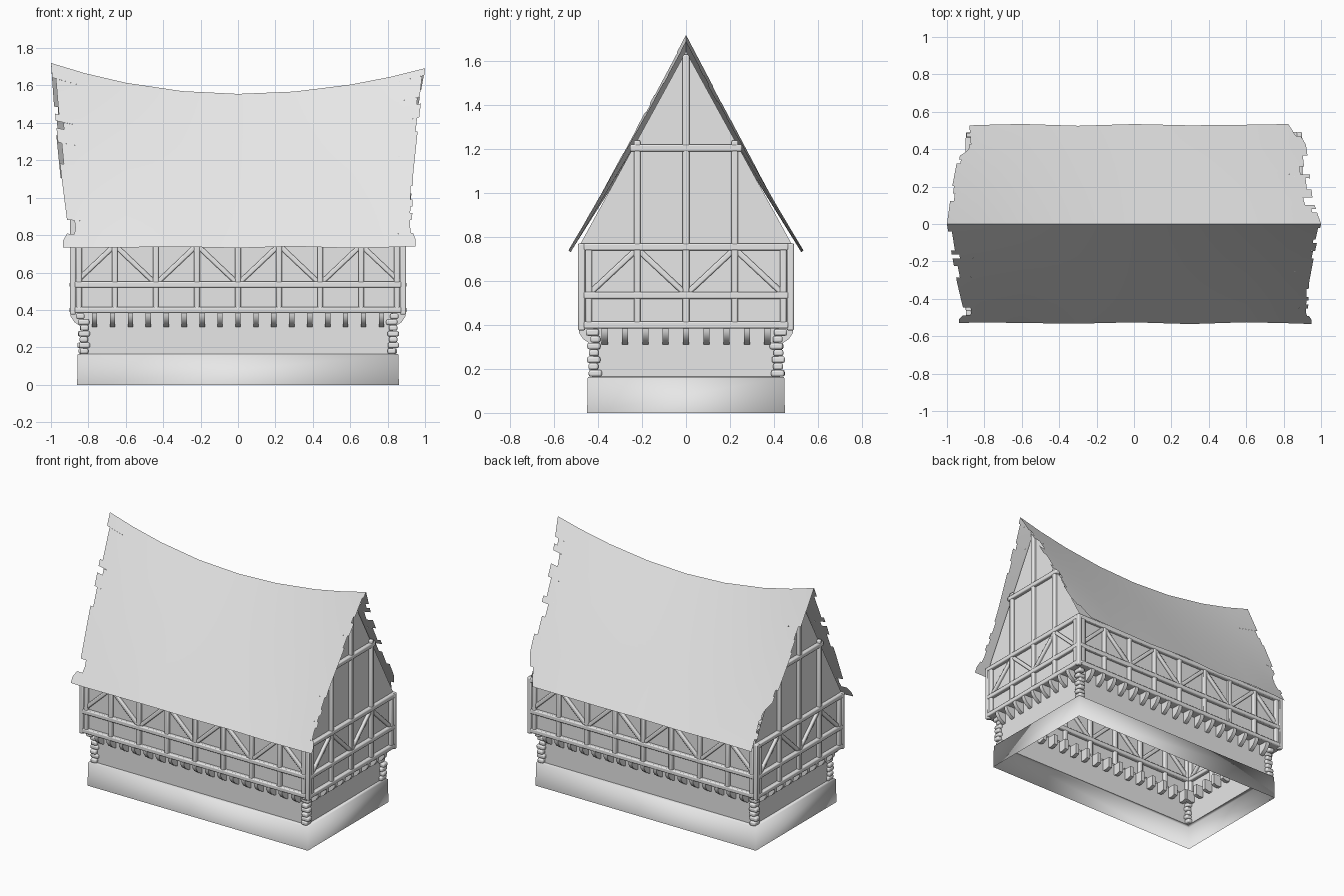
import bpy, bmesh, math, random
from mathutils import Matrix, Vector

random.seed(4)
old = bpy.data.objects.get("Cube")
if old:
    bpy.data.objects.remove(old)

grey = bpy.data.materials.new("plain_grey")
grey.use_nodes = True
tone = (0.8, 0.8, 0.8, 1)
grey.diffuse_color = tone
grey.node_tree.nodes["Principled BSDF"].inputs["Base Color"].default_value = tone


def finish(name, bm, smooth=None, bevel=0.0):
    mesh = bpy.data.meshes.new(name)
    bm.to_mesh(mesh)
    bm.free()
    obj = bpy.data.objects.new(name, mesh)
    bpy.context.collection.objects.link(obj)
    mesh.materials.append(grey)
    if bevel:
        mod = obj.modifiers.new("soft_edges", "BEVEL")
        mod.width, mod.segments = bevel, 2
    if smooth is not None:
        bpy.ops.object.select_all(action="DESELECT")
        obj.select_set(True)
        bpy.context.view_layer.objects.active = obj
        bpy.ops.object.shade_smooth_by_angle(angle=math.radians(smooth))
    return obj


def loft(name, rings, smooth=None):
    """Open rectangular shell through (half x, half y, z) rings."""
    bm = bmesh.new()
    loops = [[bm.verts.new((sx * x, sy * y, z)) for sx, sy in
              ((-1, -1), (1, -1), (1, 1), (-1, 1))] for x, y, z in rings]
    for low, high in zip(loops, loops[1:]):
        for i in range(4):
            j = (i + 1) % 4
            bm.faces.new((low[i], low[j], high[j], high[i]))
    return finish(name, bm, smooth)


def box(bm, centre, size):
    m = Matrix.Translation(centre) @ Matrix.Diagonal((*size, 1))
    bmesh.ops.create_cube(bm, size=1, matrix=m)


def beam(bm, turn, dist, a, b, width=0.034, depth=0.045):
    """Timber between two (along, height) points of a wall."""
    a, b = Vector((a[0], -dist, a[1])), Vector((b[0], -dist, b[1]))
    d = b - a
    tilt = Matrix.Rotation(math.atan2(d.x, d.z), 4, "Y")
    m = turn @ Matrix.Translation((a + b) / 2) @ tilt
    bmesh.ops.create_cube(bm, size=1, matrix=m @ Matrix.Diagonal((width, depth, d.length, 1)))


# Plinth and walls
loft("plinth", [(.86, .45, 0), (.857, .447, .163), (.83, .42, .165)], 180)
WX, WY = .875, .467
loft("walls", [(.83, .42, .163), (.83, .42, .385), (WX, WY, .385), (WX, WY, .77)])

bm = bmesh.new()
for s in (-1, 1):
    tri = [bm.verts.new((s * WX, s * y, z)) for y, z in ((-.48, .77), (.48, .77), (0, 1.645))]
    bm.faces.new(tri)
finish("gable_walls", bm)

# Timber frame on the four walls
frame = bmesh.new()
brackets = bmesh.new()
for k in range(4):
    turn = Matrix.Rotation(k * math.pi / 2, 4, "Z")
    gable = k % 2 == 1
    dist, half = (WX, WY) if gable else (WY, WX)
    bays = 4 if gable else 8
    step = .222 if gable else .2195
    for z in (.4, .535, .755):
        beam(frame, turn, dist, (-half, z), (half, z), .032, .05)
    for i in range(1, bays):
        u = (i - bays / 2) * step
        top = .76
        if gable:
            top = 1.63 if i == 2 else 1.24
        beam(frame, turn, dist, (u, .4), (u, top), .03)
    for s in (-1, 1):
        beam(frame, turn, dist, (s * (half - .025), .39), (s * (half - .025), .76), .03)
    for i in range(bays):
        u0 = (i - bays / 2) * step + .012
        u1 = u0 + step - .024
        ends = (.55, .735) if i % 2 == 0 else (.735, .55)
        beam(frame, turn, dist, (u0, ends[0]), (u1, ends[1]), .026, .035)
    if gable:
        beam(frame, turn, dist, (-.255, 1.205), (.255, 1.205), .032, .05)

    # Curved floor brackets
    count, span = (9, .37) if gable else (17, .767)
    profile = [(.06, .39), (-.065, .39), (-.065, .365), (-.045, .335),
               (-.01, .312), (.03, .305), (.06, .315)]
    for i in range(count):
        u = -span + 2 * span * i / (count - 1)
        sides = [[brackets.verts.new(turn @ Vector((u + w, y - dist + .045, z)))
                  for y, z in profile] for w in (-.014, .014)]
        brackets.faces.new(sides[0][::-1])
        brackets.faces.new(sides[1])
        for j in range(len(profile)):
            n = (j + 1) % len(profile)
            brackets.faces.new((sides[0][j], sides[0][n], sides[1][n], sides[1][j]))

# Corner posts
for sx in (-1, 1):
    for sy in (-1, 1):
        box(frame, (sx * (WX + .008), sy * (WY + .008), .573), (.032, .032, .396))
finish("timber_frame", frame, 50, .007)
bmesh.ops.recalc_face_normals(brackets, faces=brackets.faces)
finish("floor_brackets", brackets, 40)

# Stacked corner stones, long and short in turn
bm = bmesh.new()
for sx in (-1, 1):
    for sy in (-1, 1):
        for i in range(7):
            lx, ly = (.06, .045) if i % 2 else (.045, .06)
            out = random.uniform(0, .012) + (.012 if i > 5 else 0)
            box(bm, (sx * (.82 + out), sy * (.41 + out), .18 + i * .031), (lx, ly, .03))
finish("corner_stones", bm, 60, .009)

# Sagging roof with ragged verges
ROWS = 26
COLS = (-.82, -.6, -.3, 0, .3, .6, .82)


def roof_point(x, t, side):
    ridge = 1.555 + (.165 if x < 0 else .137) * x * x
    wave = .005 * math.sin(9 * x + side) * t
    y = (.53 + wave) * t
    return Vector((x, side * y, ridge + (.735 + wave - ridge) * t))


def verge(t, points):
    for (t0, x0), (t1, x1) in zip(points, points[1:]):
        if t <= t1:
            return x0 + (x1 - x0) * (t - t0) / (t1 - t0)
    return points[-1][1]


# Verge outlines as (slope position, x), with notch depth
VERGES = {
    (-1, -1): ([(0, -1), (.3, -.975), (.6, -.945), (.92, -.905), (.93, -.935), (1, -.935)], .04),
    (-1, 1): ([(0, 1), (.3, .965), (.6, .935), (.92, .93), (.93, .95), (1, .95)], .022),
    (1, -1): ([(0, -1), (.35, -.975), (.7, -.94), (.75, -.89), (1, -.9)], .02),
    (1, 1): ([(0, 1), (.25, .955), (.5, .94), (.8, .92), (1, .85)], .05),
}

bm = bmesh.new()
for side in (-1, 1):
    notch = {-1: 0.0, 1: 0.0}
    for r in range(ROWS):
        t0, t1 = r / ROWS, (r + 1) / ROWS
        for e in notch:
            if r and random.random() < .55:
                notch[e] = random.choice((0, 0, .5, 1)) * VERGES[side, e][1]
        rows = []
        for t in (t0, t1):
            left = verge(t, VERGES[side, -1][0]) + notch[-1]
            right = verge(t, VERGES[side, 1][0]) - notch[1]
            rows.append([bm.verts.new(roof_point(x, t, side)) for x in (left, *COLS, right)])
        for i in range(len(COLS) + 1):
            quad = [rows[0][i], rows[1][i], rows[1][i + 1], rows[0][i + 1]]
            bm.faces.new(quad if side < 0 else quad[::-1])
bmesh.ops.remove_doubles(bm, verts=bm.verts, dist=.0005)
finish("roof", bm, 40)
